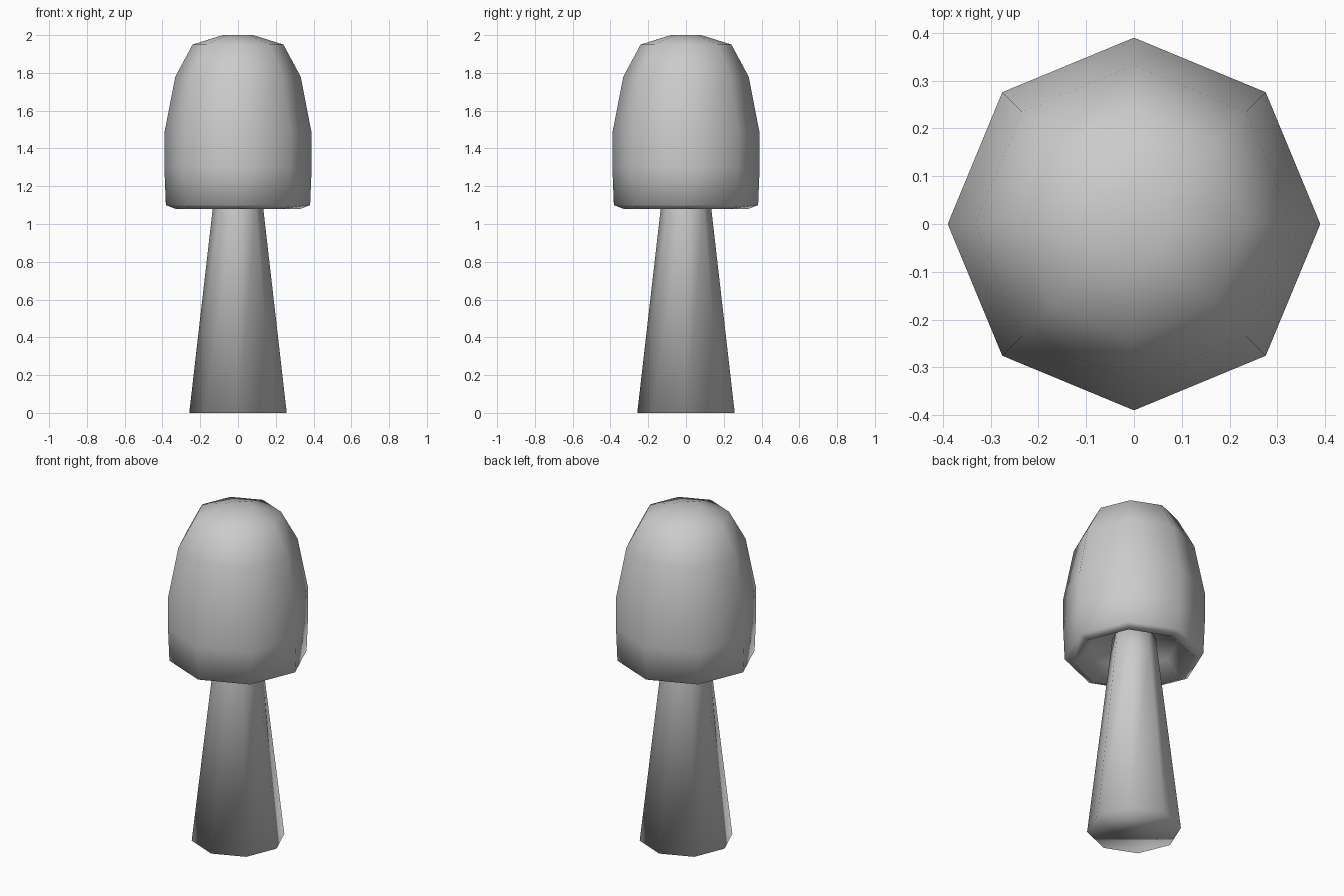
import bpy, bmesh, math

if "Cube" in bpy.data.objects:
    bpy.data.objects.remove(bpy.data.objects["Cube"])

SIDES = 8

def lathe(name, profile):
    """Revolve (radius, z) points into a closed octagonal solid."""
    bm = bmesh.new()
    rings = []
    for r, z in profile:
        rings.append([bm.verts.new((r * math.cos(math.tau * i / SIDES),
                                    r * math.sin(math.tau * i / SIDES), z))
                      for i in range(SIDES)])
    for a, b in zip(rings, rings[1:]):
        for i in range(SIDES):
            j = (i + 1) % SIDES
            bm.faces.new((a[i], a[j], b[j], b[i]))
    bm.faces.new(rings[0][::-1])
    bm.faces.new(rings[-1])
    bmesh.ops.recalc_face_normals(bm, faces=bm.faces)
    for f in bm.faces:
        f.smooth = True
    mesh = bpy.data.meshes.new(name)
    bm.to_mesh(mesh)
    bm.free()
    obj = bpy.data.objects.new(name, mesh)
    bpy.context.collection.objects.link(obj)
    return obj

# Tapered stem, its top hidden inside the cap
lathe("mushroom_stem", [(0.258, 0.0), (0.134, 1.08), (0.115, 1.25)])

# Domed cap with a recessed underside
lathe("mushroom_cap", [(0.10, 1.22), (0.24, 1.17), (0.33, 1.08), (0.382, 1.10),
                       (0.39, 1.30), (0.39, 1.48), (0.332, 1.78),
                       (0.24, 1.95), (0.08, 2.0)])
